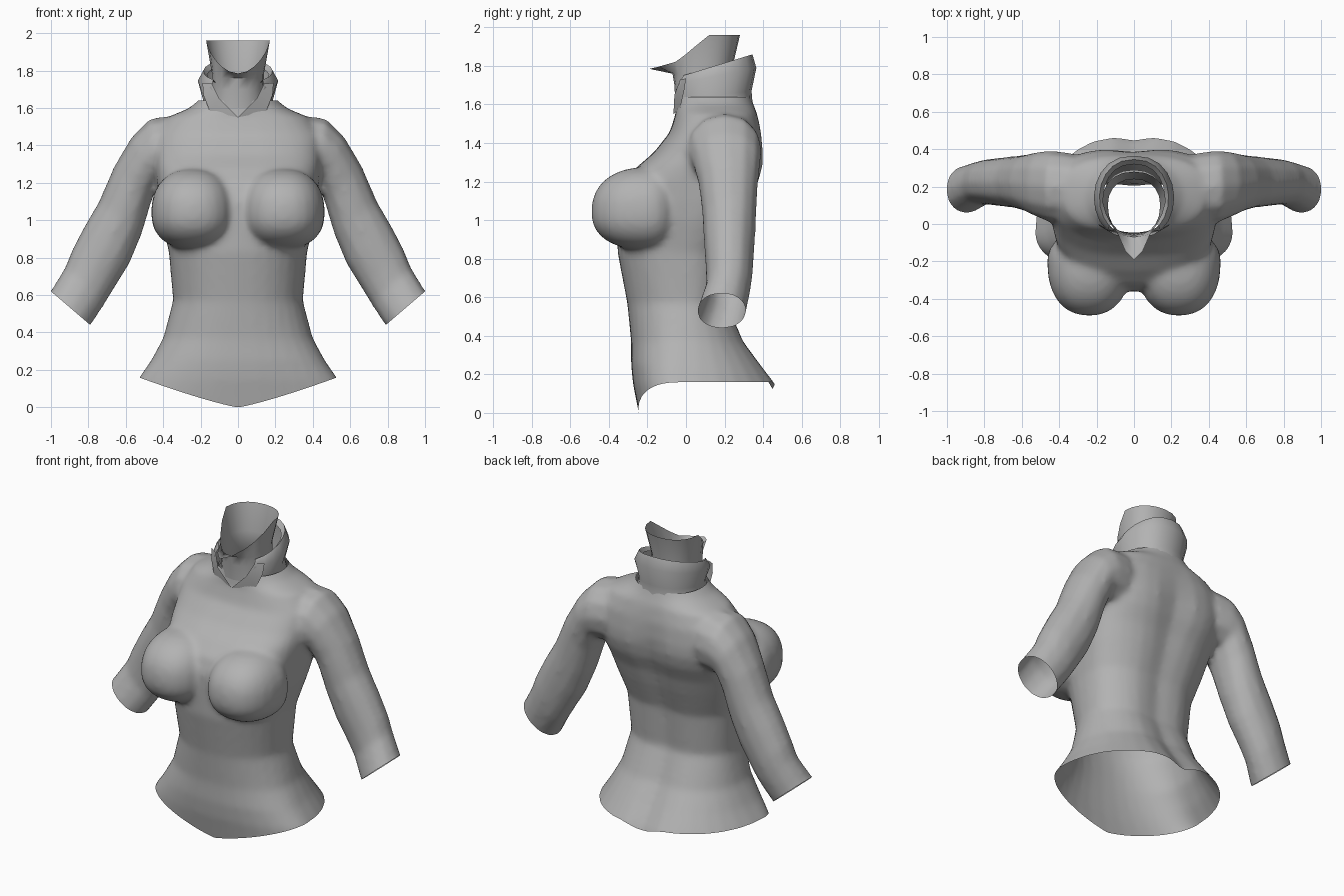
import bpy, bmesh, math

if "Cube" in bpy.data.objects:
    bpy.data.objects.remove(bpy.data.objects["Cube"])

cloth = bpy.data.materials.new("plain grey")
cloth.diffuse_color = (0.45, 0.45, 0.45, 1)
cloth.use_nodes = True
cloth.node_tree.nodes["Principled BSDF"].inputs["Base Color"].default_value = cloth.diffuse_color


def spow(v, p):
    return math.copysign(abs(v) ** p, v)


def skin(bm, rings, closed=True, caps=False):
    """Skin a list of equal-length point rings."""
    rows = [[bm.verts.new(p) for p in r] for r in rings]
    n = len(rows[0])
    for a, b in zip(rows, rows[1:]):
        for i in range(n if closed else n - 1):
            j = (i + 1) % n
            bm.faces.new((a[i], a[j], b[j], b[i]))
    if caps:
        bm.faces.new(rows[0])
        bm.faces.new(rows[-1])


def finish(name, bm):
    bmesh.ops.recalc_face_normals(bm, faces=bm.faces)
    me = bpy.data.meshes.new(name)
    bm.to_mesh(me)
    bm.free()
    me.materials.append(cloth)
    ob = bpy.data.objects.new(name, me)
    bpy.context.collection.objects.link(ob)
    bpy.ops.object.select_all(action='DESELECT')
    ob.select_set(True)
    bpy.context.view_layer.objects.active = ob
    bpy.ops.object.shade_smooth_by_angle(angle=math.radians(60))
    return ob


def loft(name, rings, closed=True):
    bm = bmesh.new()
    skin(bm, rings, closed)
    return finish(name, bm)


def section(z, w, front, mid, back, n=32, p=0.9, groove=0.0):
    """Horizontal ring: half width, front y, widest y, back y."""
    pts = []
    for i in range(n):
        t = 2 * math.pi * i / n
        x, c = w * spow(math.sin(t), p), spow(math.cos(t), p)
        y = mid - c * (mid - front) if c > 0 else mid - c * (back - mid)
        if c < 0:
            y -= groove * math.exp(-(x / 0.1) ** 2)   # spine hollow
        pts.append((x, y, z))
    return pts


# Torso: z, half width, front, widest, back, spine depth, squareness
body = bmesh.new()
skin(body, [section(z, w, f, m, b, p=p, groove=g) for z, w, f, m, b, g, p in [
    (-0.15, 0.66, -0.215, -0.05, 0.64, 0.06, 0.95),
    (0.00, 0.605, -0.245, -0.05, 0.57, 0.06, 0.95),
    (0.15, 0.535, -0.275, -0.05, 0.49, 0.06, 0.95),
    (0.25, 0.465, -0.285, -0.04, 0.41, 0.05, 0.9),
    (0.37, 0.40, -0.285, -0.02, 0.32, 0.04, 0.9),
    (0.57, 0.347, -0.305, 0.00, 0.23, 0.03, 0.9),
    (0.83, 0.37, -0.355, 0.00, 0.25, 0.03, 0.88),
    (1.00, 0.41, -0.36, 0.05, 0.31, 0.03, 0.85),
    (1.10, 0.425, -0.36, 0.08, 0.34, 0.03, 0.8),
    (1.20, 0.435, -0.325, 0.10, 0.385, 0.03, 0.72),
    (1.28, 0.445, -0.25, 0.12, 0.405, 0.03, 0.7),
    (1.35, 0.45, -0.168, 0.14, 0.405, 0.02, 0.7),
    (1.455, 0.45, -0.085, 0.16, 0.395, 0.01, 0.75),
    (1.55, 0.38, -0.055, 0.17, 0.37, 0, 0.8),
    (1.60, 0.26, -0.05, 0.15, 0.35, 0, 0.9),
    (1.66, 0.19, -0.045, 0.14, 0.33, 0, 0.9),
    (1.72, 0.18, -0.045, 0.14, 0.33, 0, 0.9)]], caps=True)

# Sleeves: outer (x, z), inner (x, z), centre y, half depth; last runs past cuff
SLEEVE = [((0.20, 1.53), (0.25, 1.25), 0.21, 0.13),
          ((0.34, 1.56), (0.34, 1.18), 0.20, 0.18),
          ((0.47, 1.545), (0.41, 1.18), 0.20, 0.195),
          ((0.57, 1.445), (0.43, 1.19), 0.21, 0.18),
          ((0.665, 1.285), (0.465, 1.09), 0.22, 0.155),
          ((0.745, 1.10), (0.515, 0.92), 0.225, 0.14),
          ((0.825, 0.965), (0.58, 0.765), 0.225, 0.132),
          ((0.892, 0.835), (0.66, 0.635), 0.225, 0.123),
          ((0.925, 0.75), (0.71, 0.555), 0.22, 0.118),
          ((1.003, 0.622), (0.787, 0.437), 0.185, 0.128),
          ((1.068, 0.546), (0.852, 0.361), 0.165, 0.13)]
for s in (1, -1):
    rings = []
    for (ox, oz), (ix, iz), yc, ry in SLEEVE:
        ring = []
        for k in range(12):
            c, d = math.cos(k * math.pi / 6), math.sin(k * math.pi / 6)
            ring.append((s * ((ox + ix) / 2 + c * (ox - ix) / 2),
                         yc + ry * spow(d, 0.9),
                         (oz + iz) / 2 + c * (oz - iz) / 2))
        rings.append(ring)
    skin(body, rings, caps=True)

    # Bust
    for v in bmesh.ops.create_uvsphere(body, u_segments=24, v_segments=16,
                                       radius=1)["verts"]:
        x, y, z = (spow(c, 0.87) for c in v.co)
        v.co = (s * (0.24 + 0.225 * x),
                -0.20 + y * (0.292 if y < 0 else 0.16),
                1.04 + z * (0.235 if z > 0 else 0.195))

# Fuse torso, sleeves and bust into one garment and soften the joins
bodice = finish("bodice", body)
mod = bodice.modifiers.new("fuse", 'REMESH')
mod.mode = 'VOXEL'
mod.voxel_size = 0.018
mod = bodice.modifiers.new("soften", 'SMOOTH')
mod.factor = 0.5
mod.iterations = 8
for name in ("fuse", "soften"):
    bpy.ops.object.modifier_apply(modifier=name)


def cut(bm, point, normal, keep=lambda f: True):
    """Trim away what lies beyond a plane, on the chosen faces."""
    faces = [f for f in bm.faces if keep(f)]
    geom = faces + list({e for f in faces for e in f.edges}) \
        + list({v for f in faces for v in f.verts})
    bmesh.ops.bisect_plane(bm, geom=geom, plane_co=point, plane_no=normal,
                           clear_outer=True)


def hem(x, y):
    """Hem height: a point at the front, nearly level behind."""
    if y < -0.04:
        return min(0.16, 0.16 * (abs(x) / 0.53) ** 1.2)
    return 0.16 - (0.035 * math.exp(-(x / 0.1) ** 2) if y > 0.2 else 0)


# Open the neck, the cuffs and the shaped hem
bm = bmesh.new()
bm.from_mesh(bodice.data)
cut(bm, (0, 0, 1.64), (0, 0, 1))
for s in (1, -1):
    cut(bm, (s * 0.895, 0, 0.53), (s * 0.65, 0, -0.76),
        lambda f: f.calc_center_median().x * s > 0.69
        and f.calc_center_median().z > 0.2)
for v in bm.verts:
    v.co.z -= hem(v.co.x, v.co.y)
cut(bm, (0, 0, 0), (0, 0, -1))
for v in bm.verts:
    v.co.z += hem(v.co.x, v.co.y)
bm.to_mesh(bodice.data)
bm.free()
bpy.ops.object.shade_smooth_by_angle(angle=math.radians(60))

# Neck: open tube, cut low at the front with a projecting tongue
neck = [section(1.60, 0.165, -0.055, 0.13, 0.29, 20),
        section(1.70, 0.14, -0.06, 0.10, 0.24, 20),
        section(1.79, 0.14, -0.07, 0.10, 0.24, 20)]
rim = []
for x, y, z in section(1.96, 0.17, -0.08, 0.12, 0.28, 20):
    t = min(1, max(0, (y + 0.08) / 0.20))
    if y < 0:
        y -= 0.11 * min(1, max(0, 1.4 - abs(x) / 0.08))
    rim.append((x * (0.78 + 0.22 * t), y, 1.785 + 0.175 * t ** 0.9))
# Front of the upper ring stays just below the rim
neck[-1] = [(x, y, z - 0.03 if y < 0 else z) for x, y, z in neck[-1]]
loft("neck", neck + [rim])

# Collar: turned-over band, open at the front, higher at the back
# half width, half depth, height at front, height at back, opening angle
collar = []
for w, d, zf, zb, gap in [(0.205, 0.205, 1.57, 1.61, 24),
                          (0.187, 0.20, 1.62, 1.67, 30),
                          (0.215, 0.225, 1.70, 1.79, 38),
                          (0.185, 0.205, 1.735, 1.86, 42),
                          (0.165, 0.18, 1.72, 1.83, 42)]:
    row = []
    for i in range(17):
        a = math.radians(gap + (360 - 2 * gap) * i / 16)
        c = math.cos(a)
        row.append((w * spow(math.sin(a), 0.85), 0.14 - d * c,
                    zf + (zb - zf) * (1 - c) / 2))
    collar.append(row)
loft("collar", collar, closed=False)

# Collar points folding down to the throat
for side, s in (("left", 1), ("right", -1)):
    loft(side + "_collar_point",
         [[(s * 0.14, -0.03, 1.73), (s * 0.19, 0.0, 1.735)],
          [(s * 0.10, -0.06, 1.65), (s * 0.185, -0.01, 1.67)],
          [(s * 0.0, -0.065, 1.55), (s * 0.15, -0.03, 1.58)]], closed=False)
